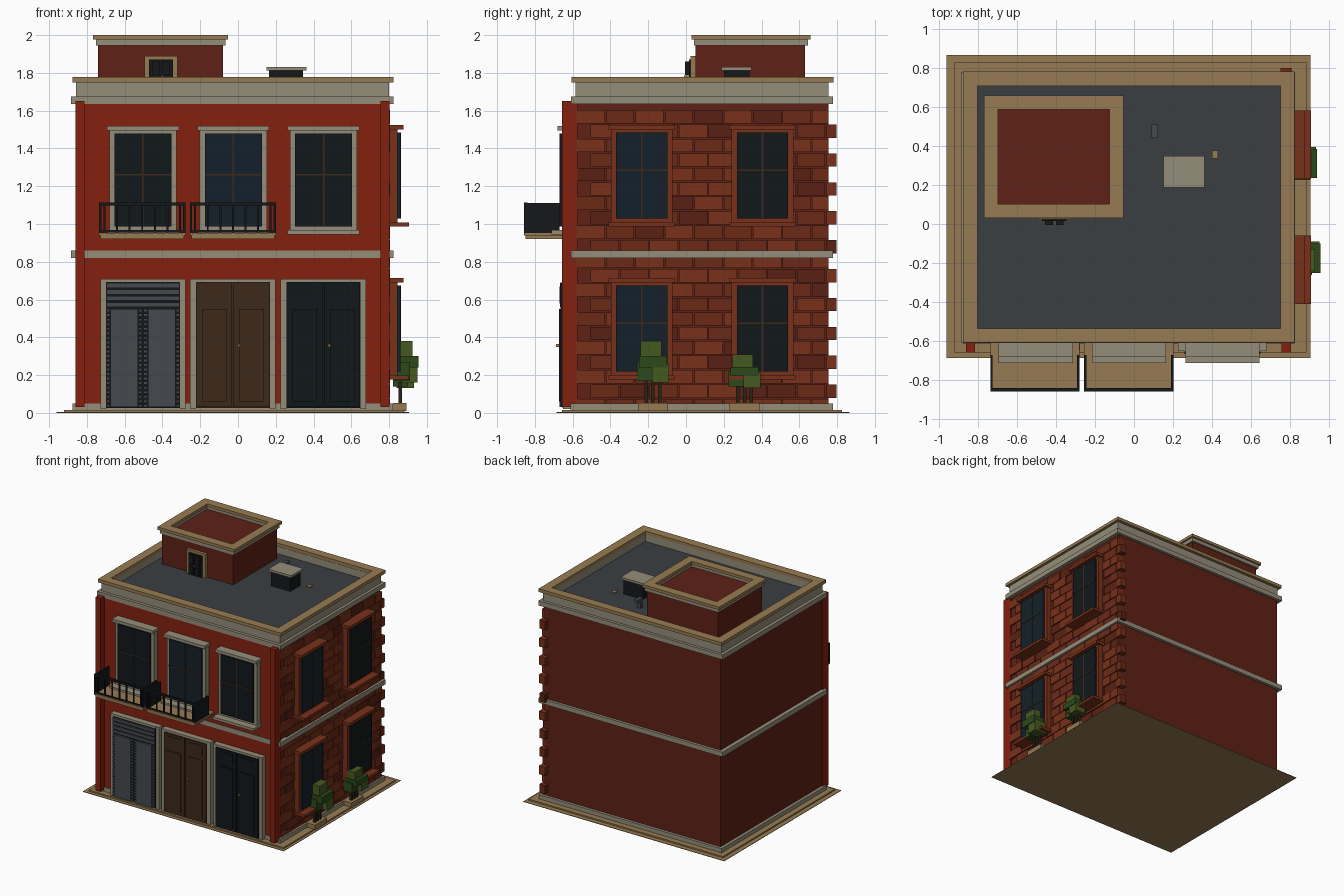
import bpy, bmesh, random
from mathutils import Matrix, Vector

if "Cube" in bpy.data.objects:
    bpy.data.objects.remove(bpy.data.objects["Cube"])
random.seed(4)


def mat(name, hexcode):
    m = bpy.data.materials.new(name)
    c = [int(hexcode[i:i + 2], 16) / 255 for i in (0, 2, 4)]
    m.diffuse_color = [((v + 0.055) / 1.055) ** 2.4 if v > 0.04 else v / 12.92 for v in c] + [1]
    m.use_nodes = True
    m.node_tree.nodes["Principled BSDF"].inputs["Base Color"].default_value = m.diffuse_color
    return m


RED, DARKRED = mat("red_paint", "84200f"), mat("dark_red", "5e2115")
BRICKS = [mat("brick_a", "78301a"), mat("brick_b", "6c2917"), mat("brick_c", "5a2113")]
STONE, TAN, ROOF = mat("stone", "958d7a"), mat("sandstone", "967b52"), mat("roofing", "3a3e41")
GLASS, BLUE, IRON = mat("dark_glass", "11181b"), mat("blue_glass", "142029"), mat("iron", "15171a")
WOOD, STEEL, BRASS = mat("wood", "3d2a1a"), mat("steel", "454a4e"), mat("brass", "a07a3c")
LEAF, LEAF2, BARK = mat("leaf", "2c4a1a"), mat("leaf_light", "46591f"), mat("bark", "2a2417")


def boxes(name, items, m):
    """One object from a list of boxes (x0, x1, y0, y1, z0, z1)."""
    bm = bmesh.new()
    for x0, x1, y0, y1, z0, z1 in items:
        mid = Vector((x0 + x1, y0 + y1, z0 + z1)) / 2
        size = (abs(x1 - x0), abs(y1 - y0), abs(z1 - z0), 1)
        bmesh.ops.create_cube(bm, size=1, matrix=Matrix.Translation(mid) @ Matrix.Diagonal(size))
    me = bpy.data.meshes.new(name)
    bm.to_mesh(me)
    bm.free()
    me.materials.append(m)
    ob = bpy.data.objects.new(name, me)
    bpy.context.collection.objects.link(ob)
    return ob


def ring(name, x0, x1, y0, y1, z0, z1, w, m):
    boxes(name, [(x0, x1, y0, y0 + w, z0, z1), (x0, x1, y1 - w, y1, z0, z1),
                 (x0, x0 + w, y0 + w, y1 - w, z0, z1), (x1 - w, x1, y0 + w, y1 - w, z0, z1)], m)


# Wall mappings: (along, outward depth, height) to world boxes
def front(u0, u1, d0, d1, z0, z1):
    return (u0, u1, -0.605 - d1, -0.605 - d0, z0, z1)


def right(u0, u1, d0, d1, z0, z1):
    return (0.80 + d0, 0.80 + d1, u0, u1, z0, z1)


def window(name, side, u0, u1, z0, z1, trim, glass):
    w, c = 0.027, (u0 + u1) / 2
    boxes(name + "_frame", [
        side(u0, u0 + w, -0.03, 0.045, z0, z1), side(u1 - w, u1, -0.03, 0.045, z0, z1),
        side(u0 - 0.012, u1 + 0.012, -0.03, 0.075, z1, z1 + 0.025),
        side(u0 + w, u1 - w, -0.03, 0.045, z1 - 0.015, z1),
        side(u0 + w, u1 - w, -0.03, 0.045, z0, z0 + 0.02),
        side(u0 - 0.012, u1 + 0.012, -0.03, 0.106, z0 - 0.022, z0)], trim)
    boxes(name + "_glass", [side(u0 + w, u1 - w, 0, 0.06, z0 + 0.02, z1 - 0.015)], glass)
    zm = (z0 + z1) / 2 + 0.03
    boxes(name + "_mullions", [side(c - .004, c + .004, 0.05, 0.064, z0 + 0.02, z1 - 0.015),
                               side(u0 + w, u1 - w, 0.05, 0.064, zm - .004, zm + .004)], WOOD)


# Ground sheet, step and plinth
boxes("ground_sheet", [(-0.96, 0.904, -0.685, 0.865, 0, 0.004)], TAN)
boxes("base_step", [(-0.922, 0.882, -0.657, 0.826, 0.003, 0.015)], TAN)
boxes("plinth", [(-0.875, 0.82, -0.612, 0.778, 0.012, 0.05)], STONE)

# Walls, belt, cornice, parapet
boxes("main_walls", [(-0.85, 0.79, -0.58, 0.755, 0.015, 1.66)], DARKRED)
boxes("front_wall", [(-0.85, 0.80, -0.605, -0.575, 0.03, 1.65)], RED)
boxes("corner_pilasters", [(-0.86, -0.813, -0.657, -0.58, 0.03, 1.65),
                           (0.755, 0.803, -0.657, -0.58, 0.03, 1.65)], RED)
boxes("belt_course", [(-0.883, 0.823, -0.61, 0.778, 0.82, 0.86)], STONE)
boxes("cornice", [(-0.883, 0.823, -0.61, 0.778, 1.635, 1.675)], STONE)
ring("parapet", -0.857, 0.80, -0.585, 0.755, 1.67, 1.75, 0.05, STONE)
ring("parapet_cap", -0.875, 0.822, -0.607, 0.78, 1.75, 1.777, 0.073, TAN)
boxes("roof_deck", [(-0.82, 0.765, -0.545, 0.73, 1.66, 1.69)], ROOF)

# Roof house with its door
boxes("roof_house", [(-0.74, -0.08, 0.05, 0.63, 1.68, 1.95)], DARKRED)
ring("roof_house_trim", -0.752, -0.067, 0.042, 0.645, 1.945, 1.978, 0.05, STONE)
ring("roof_house_cap", -0.768, -0.053, 0.03, 0.658, 1.976, 2.0, 0.073, TAN)
boxes("roof_door_frame", [(-0.495, -0.47, 0.025, 0.06, 1.69, 1.89), (-0.345, -0.32, 0.025, 0.06, 1.69, 1.89),
                          (-0.47, -0.345, 0.025, 0.06, 1.87, 1.89)], TAN)
boxes("roof_door", [(-0.47, -0.345, 0.015, 0.06, 1.69, 1.87), (-0.455, -0.415, -0.005, 0.02, 1.71, 1.77),
                    (-0.40, -0.36, -0.005, 0.02, 1.71, 1.77), (-0.455, -0.415, -0.005, 0.02, 1.79, 1.86),
                    (-0.40, -0.36, -0.005, 0.02, 1.79, 1.86)], IRON)
boxes("roof_door_knob", [(-0.405, -0.395, -0.01, 0.02, 1.775, 1.785)], BRASS)

# Roof equipment
boxes("air_unit_body", [(0.165, 0.345, 0.20, 0.335, 1.68, 1.815)], IRON)
boxes("air_unit_lid", [(0.15, 0.362, 0.187, 0.347, 1.813, 1.832)], STONE)
boxes("roof_vent", [(0.09, 0.122, 0.44, 0.475, 1.68, 1.75), (0.09, 0.122, 0.44, 0.51, 1.745, 1.77)], STEEL)
boxes("roof_hatch", [(0.40, 0.43, 0.335, 0.375, 1.68, 1.70)], TAN)

# Upper front windows and balconies
for i, (c, g) in enumerate([(-0.503, GLASS), (-0.025, BLUE), (0.453, GLASS)]):
    window(f"front_window_{i + 1}", front, c - 0.178, c + 0.178, 0.967, 1.495, STONE, g)
for i, c in enumerate([-0.507, -0.027]):
    a, b, n = c - 0.228, c + 0.228, 7
    boxes(f"balcony_{i + 1}_slab", [(a + .008, b - .008, -0.85, -0.6, 0.92, 0.94),
                                    (a, b, -0.857, -0.6, 0.938, 0.952)], TAN)
    rail = [(a, b, -0.857, -0.84, 1.098, 1.115), (a, b, -0.852, -0.842, 0.955, 0.965)]
    for s in (a, b - 0.012):
        rail += [(s, s + 0.012, -0.857, -0.67, 0.952, 1.112)]
    for k in range(n):
        x = a + 0.028 + k * (b - a - 0.056) / (n - 1)
        rail.append((x - 0.005, x + 0.005, -0.852, -0.842, 0.952, 1.10))
    boxes(f"balcony_{i + 1}_railing", rail, IRON)

# Ground floor doors
for name, c, m in [("shutter", -0.503, STEEL), ("wood", -0.027, WOOD), ("dark", 0.452, GLASS)]:
    o, w, h = 0.226, 0.03, 0.71
    boxes(name + "_door_frame", [front(c - o, c - o + w, -.02, .045, .02, h), front(c + o - w, c + o, -.02, .045, .02, h),
                                 front(c - o + w, c + o - w, -.02, .05, h - .016, h)], STONE)
    boxes(name + "_door_back", [front(c - o + w, c + o - w, -.02, .05, .025, h - .016)],
          m if name == "wood" else IRON)
    items, bars = [], []
    for s in (-1, 1):
        lo, hi = sorted((c + s * 0.004, c + s * 0.194))
        if name == "shutter":
            items.append(front(lo + .022, hi - .022, 0.04, 0.066, 0.03, 0.55))
            for k in range(22):
                z = 0.03 + k * 0.024
                items += [front(lo, lo + .02, .04, .06, z, z + .015), front(hi - .02, hi, .04, .06, z, z + .015)]
        else:
            items += [front(lo, hi, 0.04, 0.06, 0.03, 0.69),
                      front(lo + .03, hi - .03, 0.05, 0.068, 0.06, 0.55),
                      front(lo + .03, hi - .03, 0.05, 0.065, 0.58, 0.67)]
    if name == "shutter":
        items += [front(c - .194, c + .194, .04, .062, z, z + .025) for z in (.56, .594, .628, .662)]
    else:
        boxes(name + "_door_knob", [front(c + .025, c + .037, .05, .082, .35, .365)], BRASS)
    boxes(name + "_door_leaves", items, m)

# Right side windows
holes = []
for j, z in enumerate([0.198, 1.008]):
    for i, c in enumerate([-0.235, 0.405]):
        window(f"side_window_{j + 1}_{i + 1}", right, c - 0.163, c + 0.163, z, z + 0.492, BRICKS[0],
               BLUE if i == 0 else GLASS)
        holes.append((c - 0.16, c + 0.16, z, z + 0.49))

# Brick courses, alternate rows toothed past the back corner
sets, pitch, rh = [[], [], []], 0.156, 0.0765
for r in range(21):
    z = 0.003 + r * rh
    y, end = (-0.505, 0.797) if r % 2 else (-0.58, 0.755)
    while y < end - 0.02:
        spans = [(y, min(y + pitch - 0.006, end))]
        for a, b, h0, h1 in holes:
            if h0 < z + rh / 2 < h1:
                spans = [p for s, e in spans for p in ((s, min(e, a)), (max(s, b), e)) if p[1] - p[0] > 0.008]
        k = random.choice((0, 0, 1, 1, 2))
        for s, e in spans:
            sets[k].append((0.75, 0.806 - 0.003 * k, s, e, max(z, 0.02), z + rh - 0.006))
        y += pitch
for k, s in enumerate(sets):
    boxes(f"brick_courses_{k + 1}", s, BRICKS[k])

# Planters and blocky shrubs: (dy, dz, half width, height, x0, x1)
low = [(-.035, .15, .05, .10, .82, .91), (.04, .14, .045, .10, .84, .95), (0, .22, .075, .06, .825, .955),
       (-.01, .28, .055, .08, .84, .925)]
for i, (c, k) in enumerate([(-0.175, 1.0), (0.31, 0.8)]):
    boxes(f"planter_{i + 1}", [(0.82, 0.893, c - 0.08, c + 0.08, 0.01, 0.052)], TAN)
    boxes(f"shrub_{i + 1}_stems", [(0.85, 0.868, c + d - .009, c + d + .009, 0.04, 0.2) for d in (-.035, 0, .035)], BARK)
    for g, m in enumerate((LEAF, LEAF2)):
        boxes(f"shrub_{i + 1}_leaves_{g + 1}",
              [(x0, 0.86 + (x1 - 0.86) * k, c + dy - w, c + dy + w, dz * k + .02, (dz + h) * k + .02)
               for dy, dz, w, h, x0, x1 in low[g::2]], m)
